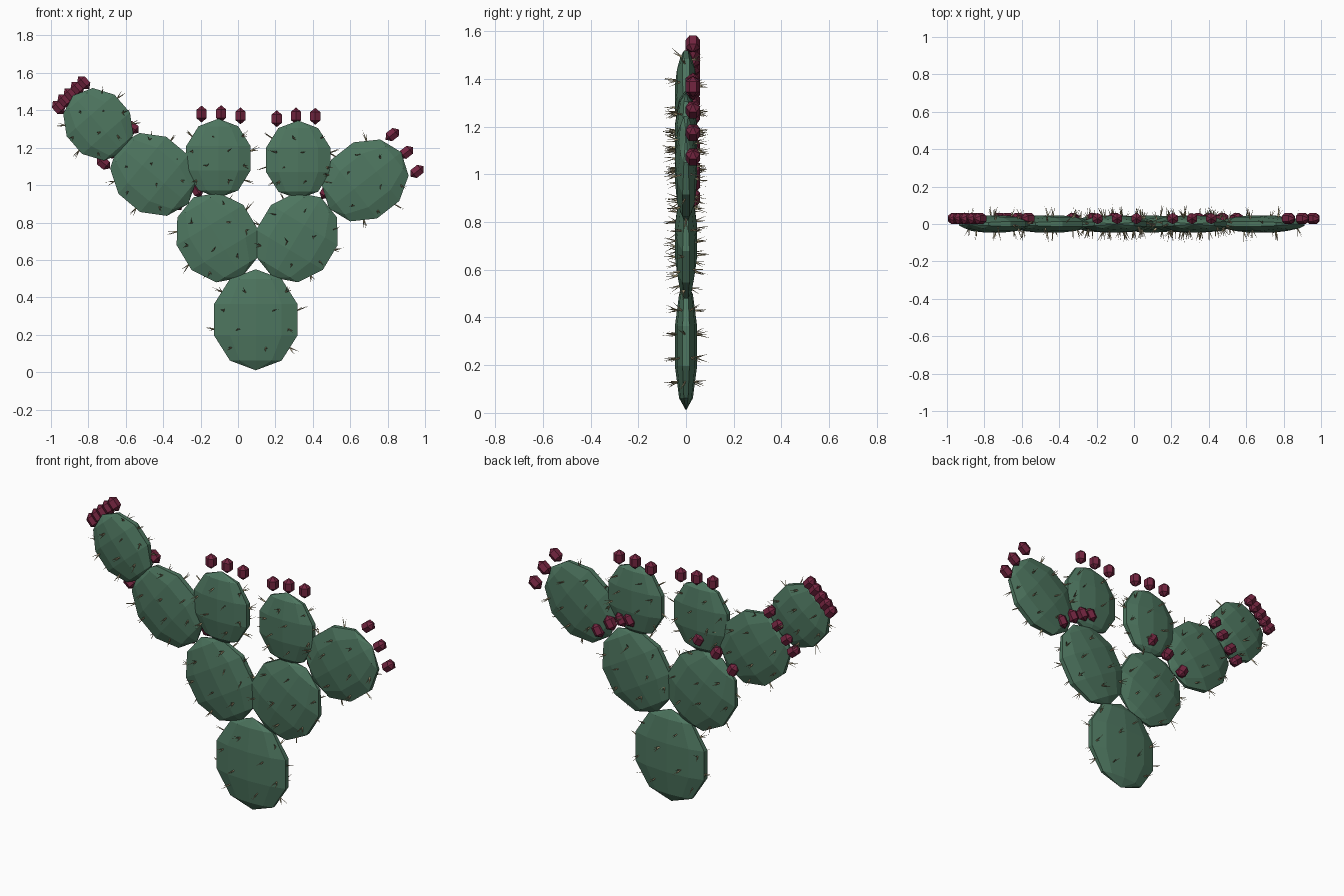
import bpy, bmesh, math, random
from mathutils import Matrix, Vector

if "Cube" in bpy.data.objects:
    bpy.data.objects.remove(bpy.data.objects["Cube"])

random.seed(4)

def material(name, rgb):
    m = bpy.data.materials.new(name)
    m.diffuse_color = (*rgb, 1)
    m.use_nodes = True
    m.node_tree.nodes["Principled BSDF"].inputs["Base Color"].default_value = m.diffuse_color
    return m

GREEN = material("pad_green", (0.075, 0.18, 0.115))
RED = material("fruit_red", (0.17, 0.018, 0.05))
TAN = material("spine_tan", (0.45, 0.38, 0.22))

def finish(bm, name, mat):
    me = bpy.data.meshes.new(name)
    bm.to_mesh(me)
    bm.free()
    me.materials.append(mat)
    ob = bpy.data.objects.new(name, me)
    bpy.context.collection.objects.link(ob)
    return ob

def frame(x, y, z, tilt):
    return Matrix.Translation((x, y, z)) @ Matrix.Rotation(math.radians(tilt), 4, 'Y')

def ellipsoid(bm, mat, size, segs, rings):
    bmesh.ops.create_uvsphere(bm, u_segments=segs, v_segments=rings, radius=1,
                              matrix=mat @ Matrix.Diagonal((*size, 1)))

# name: centre x, centre z, tilt, half width, half height, fruit positions (x, z)
PADS = {
    "base": (0.095, 0.28, 0, 0.247, 0.27, []),
    "lower_left": (-0.11, 0.72, -31, 0.23, 0.25,
                   [(-0.106, 1.024), (-0.22, 0.975), (-0.327, 0.904)]),
    "lower_right": (0.315, 0.72, 31, 0.23, 0.25,
                    [(0.549, 0.903), (0.471, 0.964), (0.40, 1.006), (0.342, 1.02)]),
    "inner_left": (-0.105, 1.143, 0, 0.19, 0.212,
                   [(-0.195, 1.38), (-0.09, 1.382), (0.013, 1.37)]),
    "inner_right": (0.322, 1.135, 0, 0.19, 0.21,
                    [(0.207, 1.355), (0.31, 1.37), (0.413, 1.368)]),
    "outer_right": (0.68, 1.025, 52, 0.22, 0.245,
                    [(0.825, 1.27), (0.90, 1.175), (0.957, 1.073)]),
    "outer_left": (-0.453, 1.057, -50, 0.22, 0.245,
                   [(-0.72, 1.118), (-0.678, 1.177), (-0.62, 1.245), (-0.566, 1.308)]),
    "top_left": (-0.747, 1.325, -41, 0.187, 0.205,
                 [(-0.96, 1.415), (-0.93, 1.45), (-0.897, 1.483),
                  (-0.86, 1.517), (-0.825, 1.547)]),
}
THICK = 0.049

for name, (x, z, tilt, w, h, fruits) in PADS.items():
    m = frame(x, 0, z, tilt)

    # flattened faceted pad
    bm = bmesh.new()
    ellipsoid(bm, m, (w, THICK, h), 10, 5)
    finish(bm, name + "_pad", GREEN)

    # fruits along the pad's upper rim, set slightly to the back
    if fruits:
        bm = bmesh.new()
        for fx, fz in fruits:
            ellipsoid(bm, frame(fx, 0.029, fz, tilt), (0.036, 0.035, 0.045), 6, 3)
        finish(bm, name + "_fruits", RED)

    # clusters of fine spines over both faces and the edges
    bm = bmesh.new()
    for row, t in enumerate((-0.6, -0.2, 0.2, 0.6)):
        for k in range(5):
            a = 2 * math.pi * (k + 0.5 * (row % 2)) / 5 + random.uniform(-0.2, 0.2)
            r = math.sqrt(1 - t * t)
            n = Vector((r * math.cos(a), r * math.sin(a), t))
            p = Vector((n.x * w, n.y * THICK, n.z * h)) * 0.92
            normal = Vector((n.x / w, n.y / THICK, n.z / h)).normalized()
            for s in range(3):
                d = (normal + Vector([random.uniform(-0.4, 0.4) for _ in range(3)])).normalized()
                length = random.uniform(0.045, 0.065)
                bmesh.ops.create_cone(
                    bm, segments=4, radius1=0.0035, radius2=0, depth=length, cap_ends=True,
                    matrix=m @ Matrix.Translation(p + d * length / 2)
                    @ d.to_track_quat('Z', 'Y').to_matrix().to_4x4())
    finish(bm, name + "_spines", TAN)
